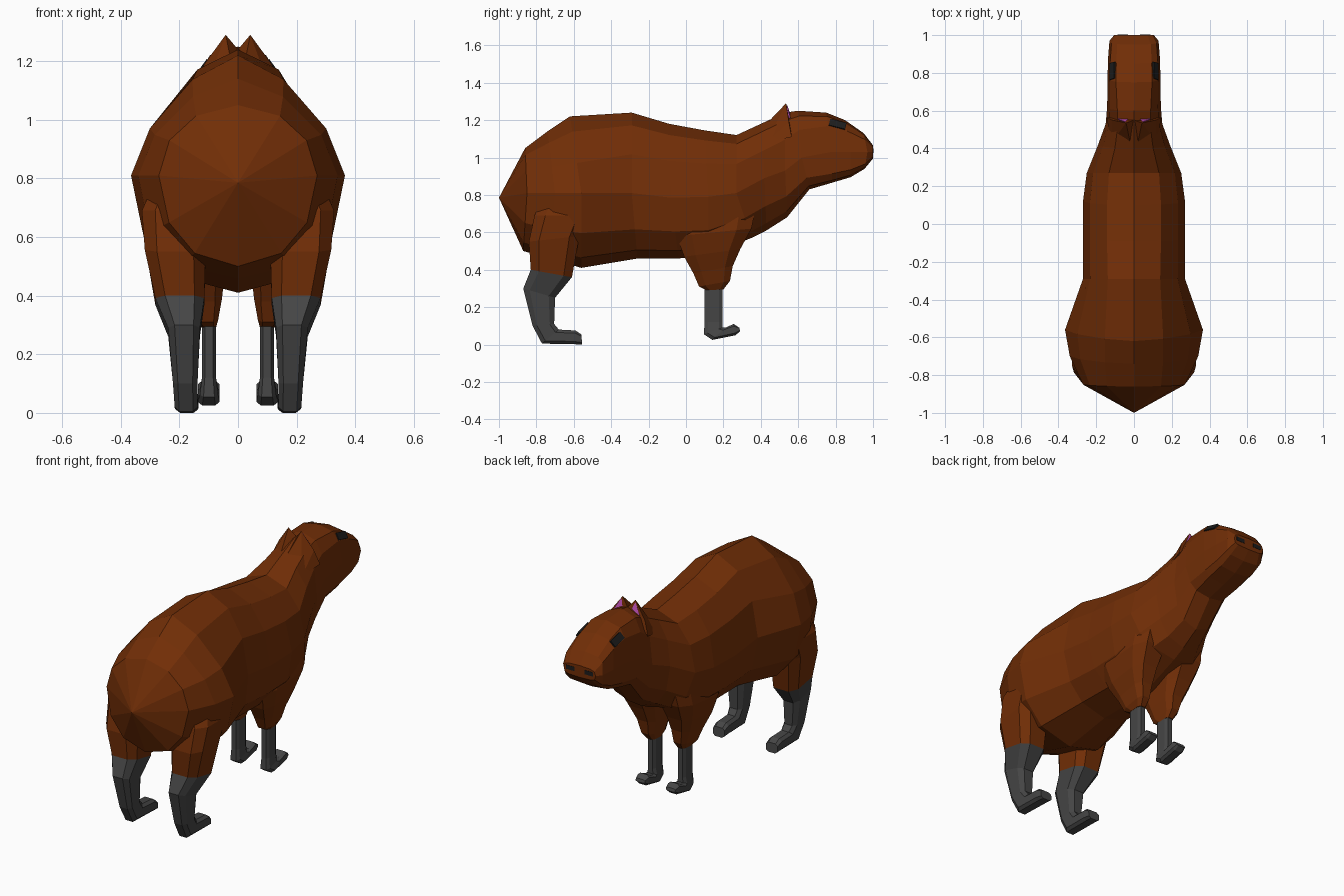
import bpy, bmesh
from math import sin, cos, radians
from mathutils import Matrix

if "Cube" in bpy.data.objects:
    bpy.data.objects.remove(bpy.data.objects["Cube"])


def material(name, rgb):
    m = bpy.data.materials.new(name)
    m.diffuse_color = (*rgb, 1)
    m.use_nodes = True
    m.node_tree.nodes["Principled BSDF"].inputs["Base Color"].default_value = m.diffuse_color
    return m


BROWN = material("brown_fur", (0.165, 0.027, 0.002))
GREY = material("dark_grey", (0.06, 0.06, 0.06))
PINK = material("ear_pink", (0.5, 0.08, 0.45))
BLACK = material("black", (0.012, 0.012, 0.012))


def finish(name, bm, mat, mirror=False):
    bmesh.ops.recalc_face_normals(bm, faces=bm.faces)
    me = bpy.data.meshes.new(name)
    bm.to_mesh(me)
    bm.free()
    me.materials.append(mat)
    ob = bpy.data.objects.new(name, me)
    bpy.context.collection.objects.link(ob)
    if mirror:
        ob.modifiers.new("mirror", 'MIRROR').use_mirror_merge = False
    return ob


def loft(name, rings, mat, mirror=False, tip=None):
    """Skin a list of closed rings; the start closes to a tip point if given."""
    bm = bmesh.new()
    rows = [[bm.verts.new(p) for p in r] for r in rings]
    n = len(rows[0])
    for a, b in zip(rows, rows[1:]):
        for i in range(n):
            j = (i + 1) % n
            bm.faces.new((a[i], a[j], b[j], b[i]))
    if tip:
        t = bm.verts.new(tip)
        for i in range(n):
            bm.faces.new((rows[0][i], rows[0][(i + 1) % n], t))
    else:
        bm.faces.new(rows[0])
    bm.faces.new(rows[-1])
    return finish(name, bm, mat, mirror)


def body_ring(top, mid, w, bottom, k_up, k_low):
    """Twelve-sided section through top, widest and bottom (y, z) points."""
    half = []
    for deg in (0, 32, 60, 90, 120, 148, 180):
        a = radians(deg)
        end, k = (top, k_up) if deg <= 90 else (bottom, k_low)
        s = 0 if deg in (0, 180) else sin(a) ** k
        c = 0 if deg == 90 else abs(cos(a)) ** k
        half.append((w * s, mid[0] + (end[0] - mid[0]) * c,
                     mid[1] + (end[1] - mid[1]) * c))
    return half + [(-x, y, z) for x, y, z in half[-2:0:-1]]


# Body, neck and head: top, widest, half width, bottom, squareness up / down
body = [
    ((-.86, 1.05), (-.85, .81), .27, (-.87, .50), 1.0, .95),
    ((-.74, 1.14), (-.70, .81), .34, (-.73, .46), 1.25, .85),
    ((-.62, 1.22), (-.56, .81), .365, (-.56, .41), 1.35, .9),
    ((-.29, 1.24), (-.29, .81), .27, (-.26, .46), 1.05, .85),
    ((-.09, 1.18), (-.08, .785), .27, (-.04, .46), 1.0, .85),
    ((.10, 1.145), (.12, .79), .27, (.12, .48), 1.0, .8),
    ((.27, 1.12), (.27, .81), .25, (.35, .57), 1.0, .85),
    ((.40, 1.18), (.42, .89), .19, (.43, .61), 1.0, .9),
    ((.53, 1.24), (.53, .93), .15, (.54, .68), .9, .85),
    ((.60, 1.25), (.62, 1.0), .142, (.66, .83), .75, .65),
    ((.75, 1.24), (.78, 1.03), .14, (.78, .865), .6, .5),
    ((.85, 1.20), (.88, 1.03), .137, (.88, .895), .6, .5),
    ((.95, 1.13), (.97, 1.03), .13, (.955, .94), .6, .5),
    ((1.0, 1.065), (1.0, 1.03), .105, (1.0, .995), .6, .5),
]
loft("body_and_head", [body_ring(*r) for r in body], BROWN, tip=(0, -1, .785))


def leg_ring(a, b, x0, x1):
    """Eight-sided section spanning (y, z) points a to b and x0 to x1."""
    pts = []
    for u, v in ((0, .2), (.2, 0), (.8, 0), (1, .2),
                 (1, .8), (.8, 1), (.2, 1), (0, .8)):
        pts.append((x0 + (x1 - x0) * v, a[0] + (b[0] - a[0]) * u,
                    a[1] + (b[1] - a[1]) * u))
    return pts


def leg(name, sections, mat):
    loft(name, [leg_ring(*s) for s in sections], mat, mirror=True)


# Rear legs
leg("rear_thigh", [
    ((-.76, .80), (-.46, .80), .10, .28),
    ((-.81, .69), (-.52, .69), .10, .328),
    ((-.84, .55), (-.57, .58), .11, .318),
    ((-.83, .40), (-.61, .36), .115, .282)], BROWN)
leg("rear_lower_leg", [
    ((-.83, .40), (-.61, .36), .115, .282),
    ((-.87, .30), (-.70, .25), .13, .238),
    ((-.82, .10), (-.705, .11), .138, .222),
    ((-.77, .005), (-.68, .08), .138, .216),
    ((-.60, .002), (-.59, .075), .135, .216),
    ((-.555, .0), (-.56, .055), .137, .212)], GREY)

# Front legs
leg("front_shoulder", [
    ((-.05, .74), (.38, .76), .02, .22),
    ((-.05, .58), (.35, .62), .03, .235),
    ((-.01, .47), (.29, .51), .045, .205),
    ((.04, .38), (.25, .42), .055, .17),
    ((.07, .31), (.235, .34), .068, .145),
    ((.11, .29), (.20, .295), .075, .125)], BROWN)
leg("front_lower_leg", [
    ((.10, .32), (.195, .32), .075, .123),
    ((.10, .12), (.195, .12), .075, .123),
    ((.095, .055), (.195, .09), .068, .13),
    ((.14, .025), (.21, .09), .063, .137),
    ((.265, .05), (.255, .11), .063, .137),
    ((.29, .072), (.285, .09), .07, .13)], GREY)


def solid(name, pts, mat):
    """Convex hull of a few points, mirrored."""
    bm = bmesh.new()
    for p in pts:
        bm.verts.new(p)
    bmesh.ops.convex_hull(bm, input=bm.verts)
    finish(name, bm, mat, mirror=True)


# Ears with pink insides
solid("ear", [(.042, .535, 1.29), (.0, .55, 1.24), (.145, .565, 1.11),
              (.115, .55, 1.19), (.12, .43, 1.08), (.02, .43, 1.18)], BROWN)
solid("ear_inside", [(.046, .541, 1.28), (.03, .555, 1.24),
                     (.088, .558, 1.21), (.06, .53, 1.22)], PINK)


def plate(name, centre, size, roll, pitch):
    """Small mirrored plate, rolled about y then pitched about x."""
    bm = bmesh.new()
    turn = (Matrix.Translation(centre) @ Matrix.Rotation(radians(pitch), 4, 'X')
            @ Matrix.Rotation(radians(roll), 4, 'Y') @ Matrix.Diagonal((*size, 1)))
    bmesh.ops.create_cube(bm, size=1, matrix=turn)
    finish(name, bm, BLACK, mirror=True)


# Eyes and nostrils lying flush with the head
plate("eye", (.113, .81, 1.176), (.014, .09, .042), -35, -14)
plate("nostril", (.06, .996, 1.035), (.055, .012, .024), 0, 0)
